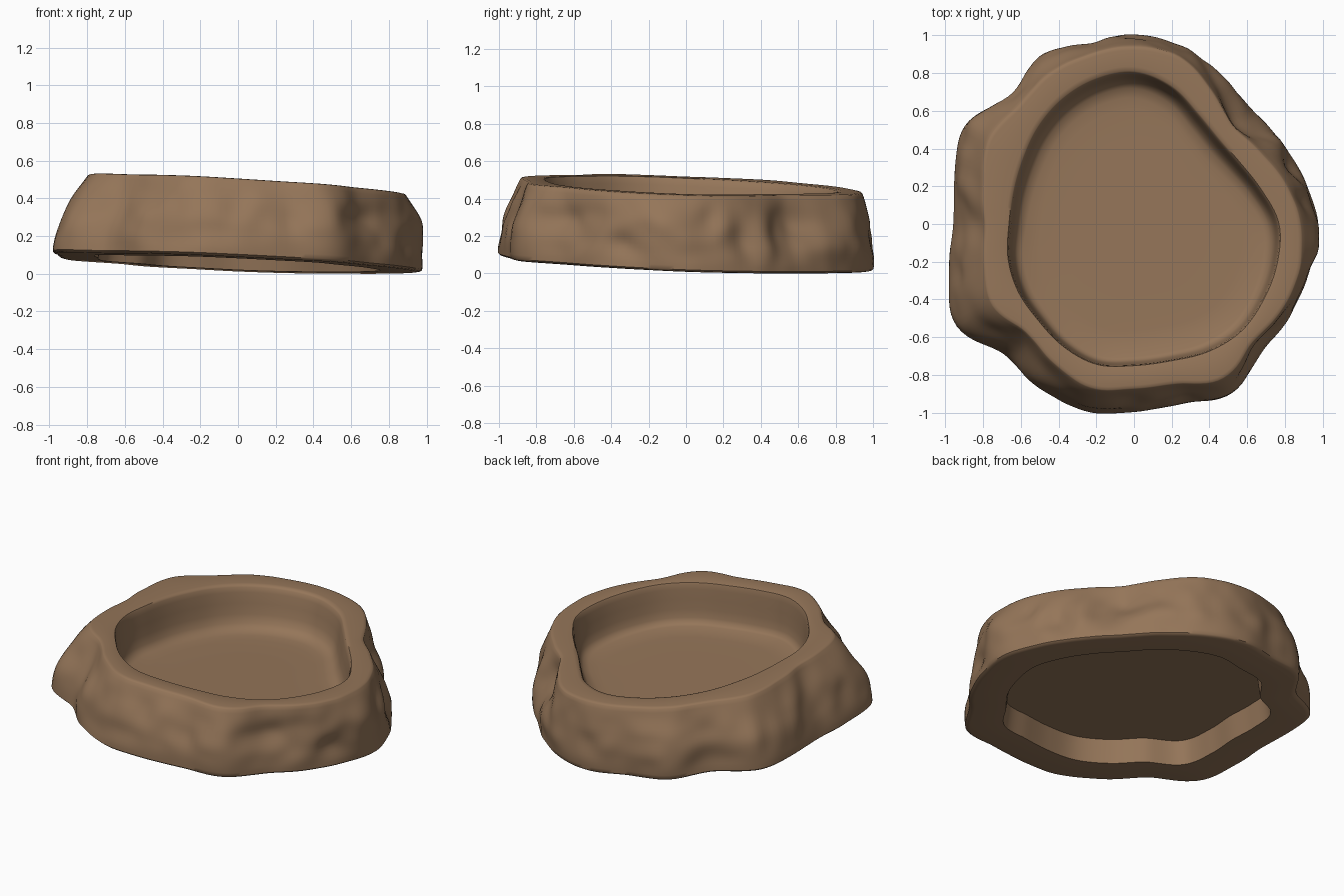
import bpy, bmesh, math
from mathutils import Vector, noise

cube = bpy.data.objects.get("Cube")
if cube:
    bpy.data.objects.remove(cube, do_unlink=True)

SEGMENTS = 192

# Outline radii in percent, every fifteen degrees from +x towards +y
BASE = [97, 93, 89, 87, 91, 96, 100, 98, 101, 95, 104, 99,
        96, 102, 109, 98, 101, 103, 100, 99, 103, 96, 96, 96]
CREST = [88, 83, 77, 74, 82, 92, 94, 93, 92, 88, 90, 84,
         80, 83, 87, 82, 86, 90, 88, 88, 95, 89, 91, 91]
MOUTH = [76, 69, 64, 63, 67, 75, 80, 79, 76, 72, 68, 66,
         66, 69, 71, 72, 75, 77, 75, 75, 78, 80, 79, 78]

# Scoops (positive) and bulges (negative): angle, height share, widths, depth
DENTS = [(46, .65, 13, .28, .06), (20, .45, 5, .3, .04), (318, .6, 11, .25, .05),
         (352, .65, 9, .3, -.05), (8, .75, 4, .2, .03), (225, .5, 9, .5, .02),
         (180, .5, 9, .5, .02), (338, .25, 6, .2, .03), (30, .4, 4, .3, -.02)]


def radius(table, angle):
    """Smooth closed interpolation of an outline table."""
    f = angle / math.tau * len(table)
    i, t = int(f), f % 1
    a, b, c, d = (table[(i + k) % len(table)] / 100 for k in (-1, 0, 1, 2))
    return b + t / 2 * (c - a + t * (2*a - 5*b + 4*c - d + t * (3 * (b - c) + d - a)))


def base_z(x, y):
    return .055 - .045 * x - .04 * y


def top_z(x, y):
    return .475 - .06 * x - .04 * y


def outer_radius(angle, t):
    """Rough rock flank between the base outline and the crest outline."""
    r = radius(BASE, angle) * (1 - t ** 1.3) + radius(CREST, angle) * t ** 1.3
    body = math.sin(math.pi * t)
    r += .018 * body
    for where, high, wide, tall, depth in DENTS:
        off = (math.degrees(angle) - where + 180) % 360 - 180
        r -= depth * math.exp(-(off / wide) ** 2 - ((t - high) / tall) ** 2) * body ** .5
    spot = Vector((math.cos(angle) * 3, math.sin(angle) * 3, t * 1.3))
    rough = .03 * noise.noise(spot * 1.2) + .015 * noise.noise(spot * 2.5)
    return r + rough * (.25 + .75 * body)


def mouth(scale, inset=0):
    """Basin outline; the wall slopes more towards the back."""
    return lambda a: radius(MOUTH, a) * scale - inset * (1 + .5 * math.sin(a))


def hollow(scale):
    return lambda a: radius(BASE, a) * scale


def flank(t, inset=0):
    return lambda a: outer_radius(a, t) - inset


# Section from the underside hollow, up the flank, over the rim, to the floor:
# (radius rule, height blend from base to top plane)
section = [(hollow(s), .35) for s in (.25, .5, .68, .755)]
section += [(hollow(.762), .23), (hollow(.768), .12), (hollow(.775), 0)]
section += [(flank(0, .03), 0), (flank(0, .01), .01)]
section += [(flank(k / 18), .03 + .95 * k / 18) for k in range(19)]
section += [(flank(1, .006), .993), (flank(1, .022), 1)]
section += [(mouth(1, -.022), 1), (mouth(1, -.006), .993), (mouth(1), .97)]
section += [(mouth(1, .006), .9), (mouth(1, .014), .75), (mouth(1, .022), .6),
            (mouth(1, .034), .48), (mouth(1, .055), .41), (mouth(1, .09), .385)]
section += [(mouth(s), .375) for s in (.75, .5, .25)]

bm = bmesh.new()
rings = []
for rule, height in section:
    ring = []
    for i in range(SEGMENTS):
        a = math.tau * i / SEGMENTS
        r = rule(a)
        x, y = r * math.cos(a), r * math.sin(a)
        z = base_z(x, y) * (1 - height) + top_z(x, y) * height
        ring.append(bm.verts.new((x, y, z)))
    rings.append(ring)

for low, high in zip(rings, rings[1:]):
    for i in range(SEGMENTS):
        j = (i + 1) % SEGMENTS
        bm.faces.new((low[i], low[j], high[j], high[i]))

# Close the hollow ceiling and the basin floor
bm.faces.new(list(reversed(rings[0])))
bm.faces.new(rings[-1])
bmesh.ops.recalc_face_normals(bm, faces=bm.faces)

# Centre and stand on the ground
xs, ys, zs = zip(*(v.co for v in bm.verts))
middle = Vector(((max(xs) + min(xs)) / 2, (max(ys) + min(ys)) / 2, min(zs)))
bmesh.ops.translate(bm, verts=bm.verts, vec=-middle)

mesh = bpy.data.meshes.new("stone_basin")
bm.to_mesh(mesh)
bm.free()
basin = bpy.data.objects.new("stone_basin", mesh)
bpy.context.collection.objects.link(basin)

# Brown stone
colour = (.30, .18, .10, 1)
stone = bpy.data.materials.new("brown_stone")
stone.use_nodes = True
stone.diffuse_color = colour
stone.node_tree.nodes["Principled BSDF"].inputs["Base Color"].default_value = colour
mesh.materials.append(stone)

bpy.context.view_layer.objects.active = basin
basin.select_set(True)
bpy.ops.object.shade_smooth_by_angle(angle=math.radians(45))
